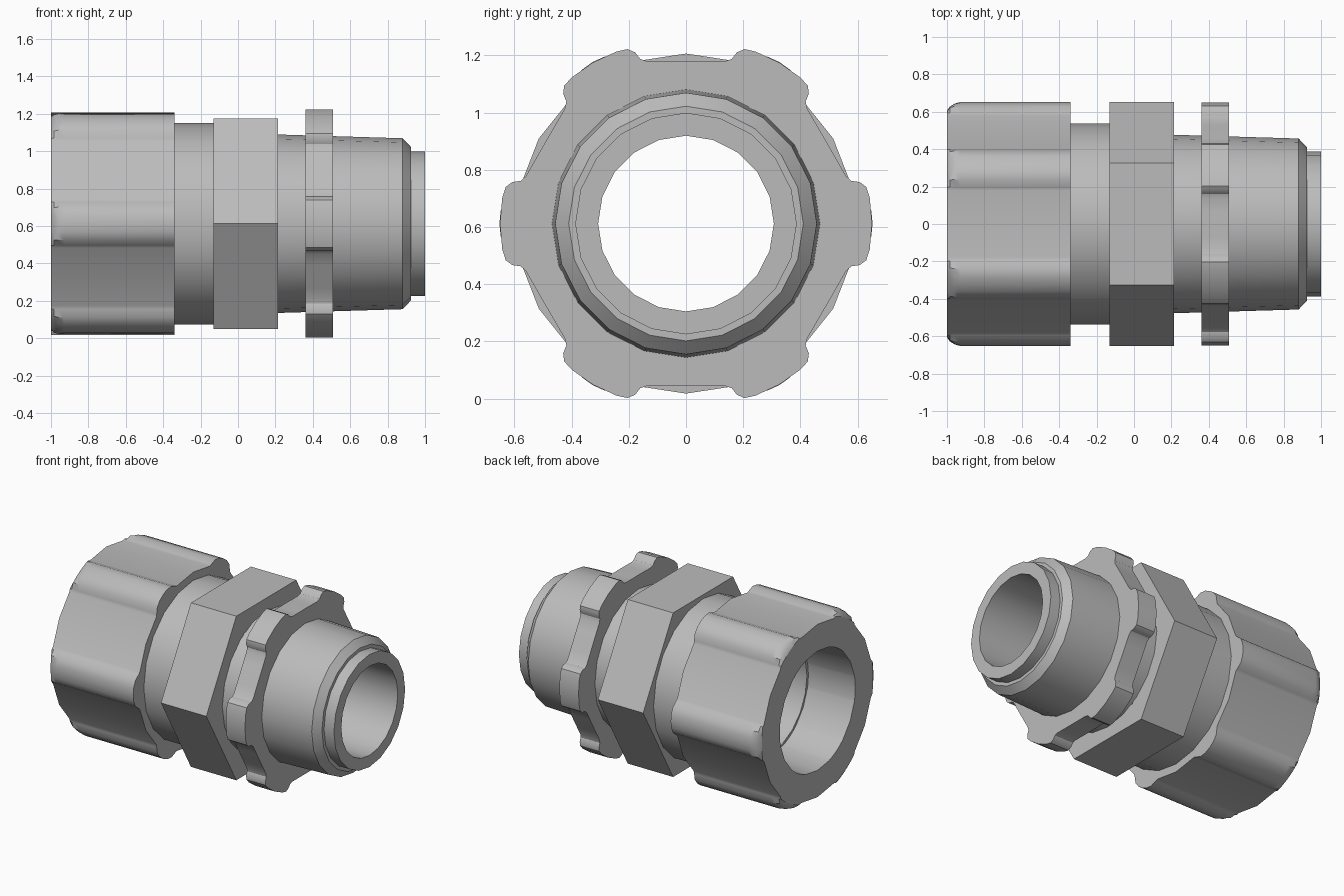
import bpy, bmesh, math

if "Cube" in bpy.data.objects:
    bpy.data.objects.remove(bpy.data.objects["Cube"])

AXIS_Z = 0.612

grey = bpy.data.materials.new("light_grey")
grey.use_nodes = True
colour = (0.5, 0.5, 0.5, 1)
grey.diffuse_color = colour
grey.node_tree.nodes["Principled BSDF"].inputs["Base Color"].default_value = colour


def six_lobes(half):
    """Mirror half a lobe (degrees, radius) and repeat it six times."""
    lobe = [(-a, r) for a, r in reversed(half[1:-1])] + half
    return [(a + 60 * k, r) for k in range(6) for a, r in lobe]


def circle(sides, radius=1):
    return [(360 * k / sides, radius) for k in range(sides)]


def ring_solid(name, outline, section):
    """Closed loop of rings along x; each section entry is (x, radius rule)."""
    bm = bmesh.new()
    rings = []
    for x, rule in section:
        ring = []
        for deg, r in outline:
            rad = rule(r) if callable(rule) else rule
            a = math.radians(deg)
            ring.append(bm.verts.new((x, rad * math.cos(a), AXIS_Z + rad * math.sin(a))))
        rings.append(ring)
    n = len(outline)
    for i, ring in enumerate(rings):
        nxt = rings[(i + 1) % len(rings)]
        for k in range(n):
            j = (k + 1) % n
            bm.faces.new((ring[k], ring[j], nxt[j], nxt[k]))
    bmesh.ops.recalc_face_normals(bm, faces=bm.faces)
    mesh = bpy.data.meshes.new(name)
    bm.to_mesh(mesh)
    bm.free()
    mesh.materials.append(grey)
    obj = bpy.data.objects.new(name, mesh)
    bpy.context.collection.objects.link(obj)
    bpy.ops.object.select_all(action='DESELECT')
    obj.select_set(True)
    bpy.context.view_layer.objects.active = obj
    bpy.ops.object.shade_smooth_by_angle(angle=math.radians(30))
    return obj


def full(r):
    return r


def limit(top):
    return lambda r: min(r, top)


# Clamping cap with six rounded grip ribs and a rounded end
cap_outline = six_lobes([(0, 0.652), (4, 0.649), (8, 0.635), (11, 0.606),
                         (12.6, 0.594), (30, 0.594)])
ring_solid("clamping_cap", cap_outline, [
    (-1, 0.41), (-1, limit(0.605)), (-0.985, limit(0.628)), (-0.96, limit(0.643)),
    (-0.93, full), (-0.34, full), (-0.34, 0.4), (-0.77, 0.4)])

# Hollow body: sleeve, tapered thread, chamfer and end neck
ring_solid("body", circle(20), [
    (-0.65, 0.385), (-0.65, 0.45), (-0.4, 0.45), (-0.4, 0.538), (-0.13, 0.538),
    (0.0, 0.538), (0.0, 0.477), (0.215, 0.477), (0.88, 0.457), (0.925, 0.41),
    (0.925, 0.387), (1, 0.387), (1, 0.307), (0.0, 0.307), (-0.05, 0.385)])

# Hexagonal wrench collar
ring_solid("hex_collar", circle(6, 0.651), [
    (-0.13, 0.48), (-0.13, full), (0.215, full), (0.215, 0.48)])

# Thin lock nut with six square lugs
lug = [(0.65, 0), (0.642, 0.09), (0.63, 0.128), (0.607, 0.145),
       (0.578, 0.149), (0.56, 0.165)]
half_lug = [(math.degrees(math.atan2(v, u)), math.hypot(u, v)) for u, v in lug]
nut_outline = six_lobes(half_lug + [(23, 0.572), (30, 0.568)])
ring_solid("lock_nut", nut_outline, [
    (0.362, 0.43), (0.362, full), (0.508, full), (0.508, 0.43)])
